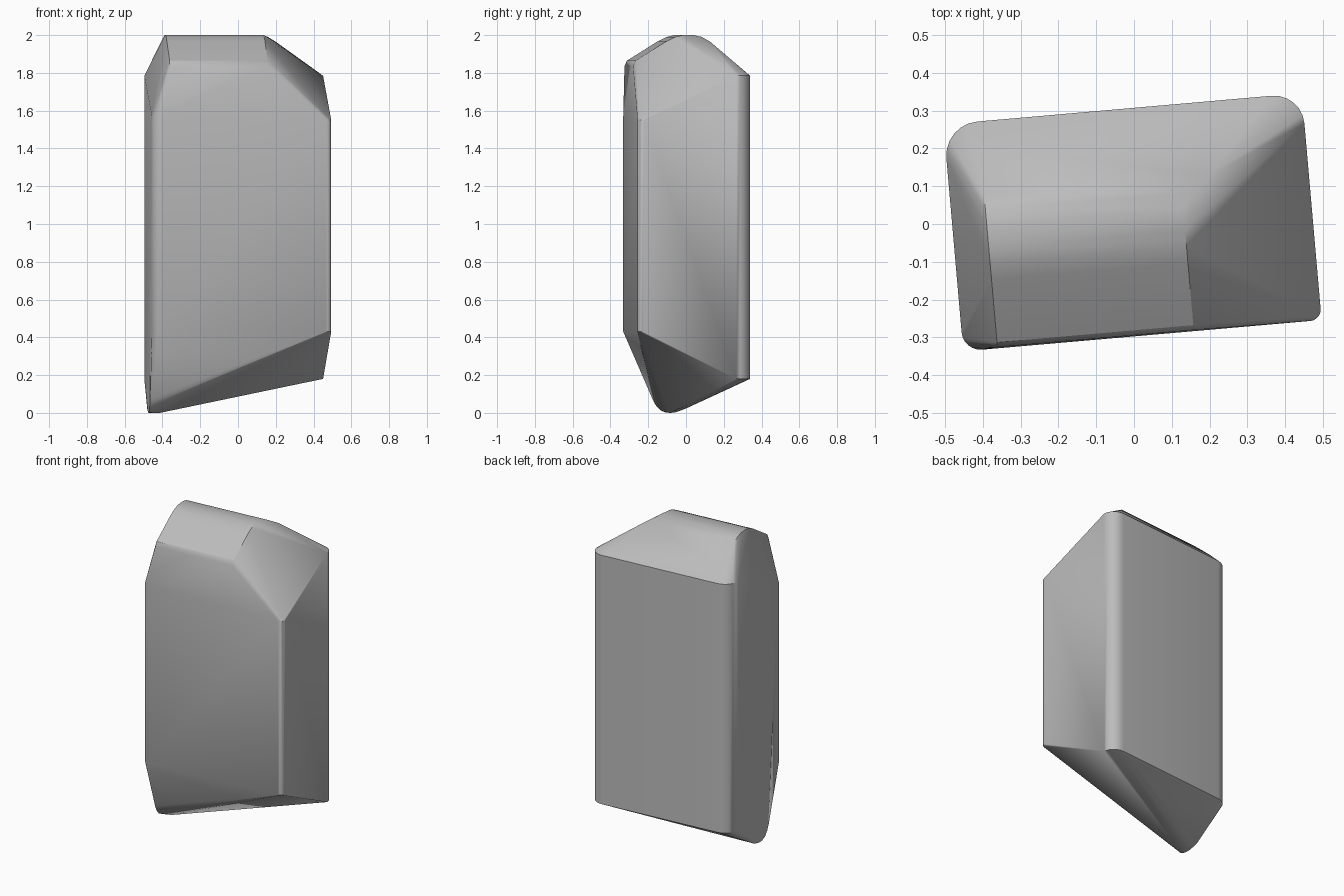
import bpy
import bmesh
from math import radians, cos, sin
from mathutils import Matrix

cube = bpy.data.objects.get("Cube")
if cube:
    bpy.data.objects.remove(cube)

# Stone colour
stone = bpy.data.materials.new("stone grey")
stone.use_nodes = True
grey = (0.5, 0.5, 0.5, 1)
stone.diffuse_color = grey
stone.node_tree.nodes["Principled BSDF"].inputs["Base Color"].default_value = grey

LEFT, RIGHT, FRONT, BACK = -0.479, 0.472, -0.296, 0.306
points = []


def upright_corner(x, y, radius, start, low, high, steps=6):
    """Rounded vertical corner between two heights."""
    cx = x - radius if x > 0 else x + radius
    cy = y - radius if y > 0 else y + radius
    for i in range(steps + 1):
        a = radians(start + 90 * i / steps)
        for z in (low, high):
            points.append((cx + radius * cos(a), cy + radius * sin(a), z))


# Four upright corners
upright_corner(RIGHT, BACK, 0.08, 0, 0.18, 1.785)
upright_corner(LEFT, BACK, 0.09, 90, 0.18, 1.785)
upright_corner(LEFT, FRONT, 0.05, 180, 0.43, 1.57)
upright_corner(RIGHT, FRONT, 0.03, 270, 0.43, 1.55)

# Rounded roof ridge, its right end cut by a large slanting facet
roof = [(-0.293, 1.835), (-0.28, 1.865), (-0.115, 1.968), (-0.07, 1.99),
        (-0.03, 2), (0.03, 2), (0.07, 1.99), (0.11, 1.965), (0.235, 1.855)]
for y, z in roof:
    points.append((-0.388, y, z))
    if y < 0.05:
        points.append((0.133, y, z))
points += [(0.165, 0.07, 1.99), (0.21, 0.11, 1.965)]

# Rounded low tip on the left end
tip = [(-0.139, 0.08), (-0.12, 0.042), (-0.095, 0.014), (-0.065, 0.002),
       (-0.04, 0), (-0.01, 0.004), (0.04, 0.022)]
points += [(LEFT, y, z) for y, z in tip]
points.append((-0.42, -0.05, 0))

# Rock body
bm = bmesh.new()
for p in points:
    bm.verts.new(p)
hull = bmesh.ops.convex_hull(bm, input=bm.verts)
loose = [v for v in bm.verts if not v.link_faces]
bmesh.ops.delete(bm, geom=loose, context="VERTS")
bmesh.ops.dissolve_limit(bm, angle_limit=radians(0.5), verts=bm.verts, edges=bm.edges)
bmesh.ops.transform(bm, matrix=Matrix.Rotation(radians(5), 4, "Z"), verts=bm.verts)
bmesh.ops.recalc_face_normals(bm, faces=bm.faces)
mesh = bpy.data.meshes.new("rock")
bm.to_mesh(mesh)
bm.free()
mesh.materials.append(stone)
rock = bpy.data.objects.new("rock", mesh)
bpy.context.collection.objects.link(rock)
bpy.context.view_layer.objects.active = rock
rock.select_set(True)
bpy.ops.object.shade_smooth_by_angle(angle=radians(30))
